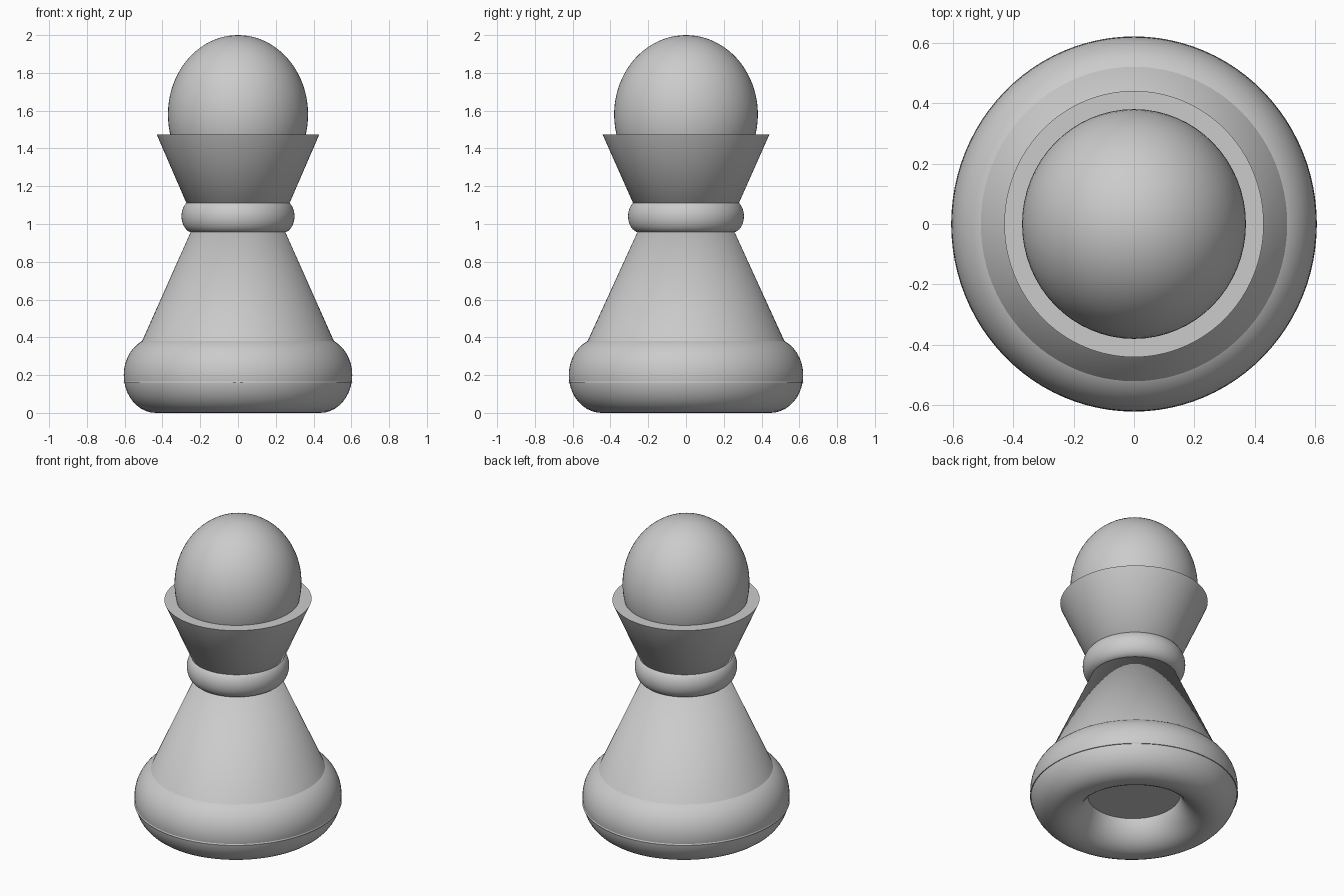
import bpy
import math

if "Cube" in bpy.data.objects:
    bpy.data.objects.remove(bpy.data.objects["Cube"])

Y_STRETCH = 1.026  # the piece is slightly deeper than wide


def finish(name, scale):
    obj = bpy.context.object
    obj.name = name
    obj.scale = scale
    bpy.ops.object.transform_apply(location=False, rotation=False, scale=True)
    bpy.ops.object.shade_smooth_by_angle(angle=math.radians(35))
    return obj


def ring(name, z, major, width, height):
    """Torus with an elliptical cross-section."""
    bpy.ops.mesh.primitive_torus_add(major_segments=96, minor_segments=40,
                                     major_radius=major, minor_radius=width,
                                     location=(0, 0, z))
    return finish(name, (1, Y_STRETCH, height / width))


def cone(name, z0, r0, z1, r1):
    bpy.ops.mesh.primitive_cone_add(vertices=96, radius1=r0, radius2=r1,
                                    depth=z1 - z0, location=(0, 0, (z0 + z1) / 2))
    return finish(name, (1, Y_STRETCH, 1))


# Rounded foot, open in the middle underneath
ring("base_ring", 0.2, 0.435, 0.17, 0.2)

# Tapering body, its rim just showing on the foot
cone("body", 0.16, 0.606, 1.52, 0.0)

# Collar at the waist
ring("collar", 1.041, 0.239, 0.06, 0.086)

# Flared cup under the head
cone("cup", 0.48, 0.0, 1.473, 0.43)

# Egg-shaped head
bpy.ops.mesh.primitive_uv_sphere_add(segments=64, ring_count=40, radius=1,
                                     location=(0, 0, 1.58))
finish("head", (0.371, 0.371 * Y_STRETCH, 0.42))
